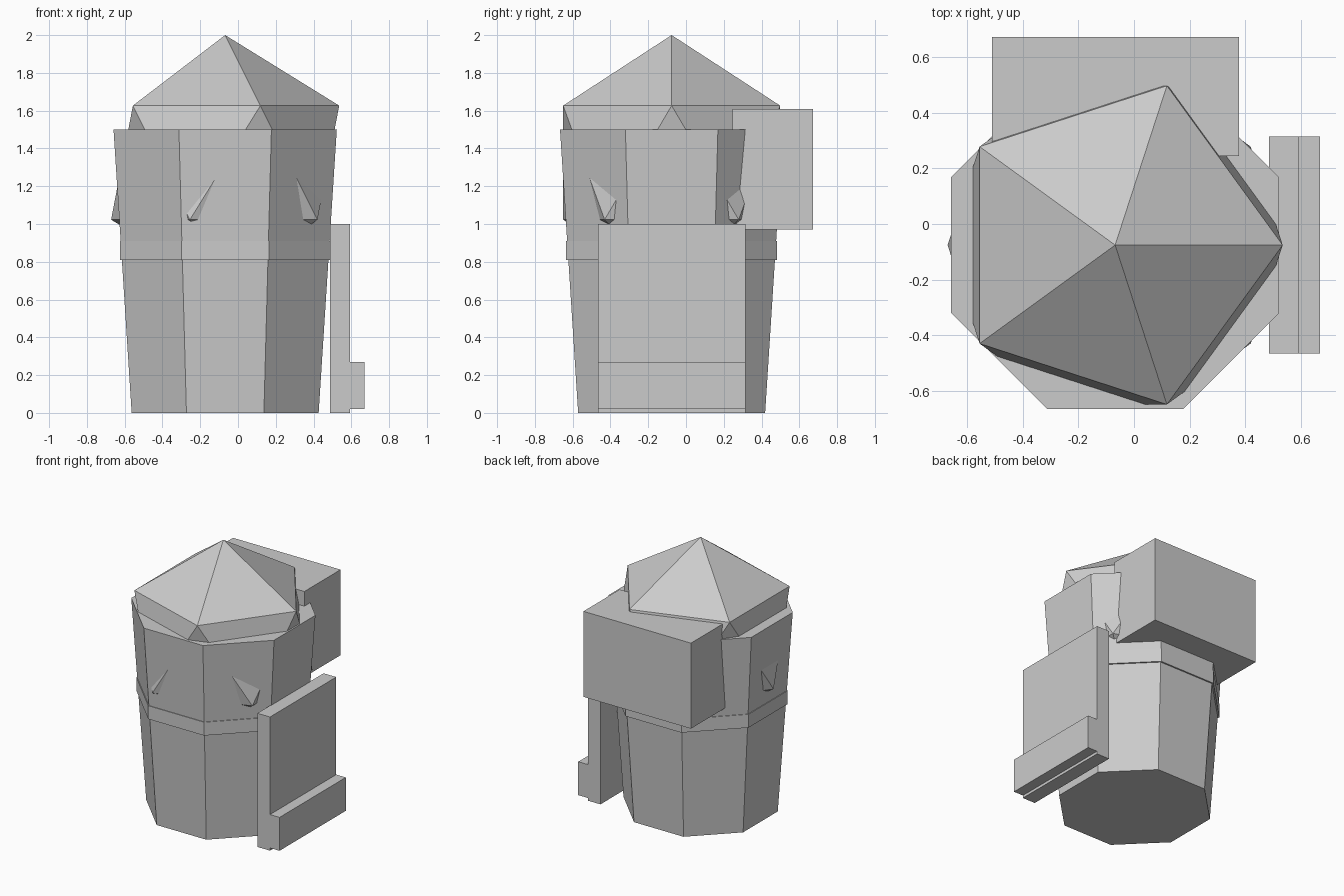
import bpy, math

if "Cube" in bpy.data.objects:
    bpy.data.objects.remove(bpy.data.objects["Cube"])

CX, CY = -0.068, -0.076          # axis of the round parts
C8 = math.cos(math.pi / 8)       # octagon flat-to-corner ratio

grey = bpy.data.materials.new("plain_grey")
grey.diffuse_color = (0.6, 0.6, 0.6, 1)
grey.use_nodes = True
grey.node_tree.nodes["Principled BSDF"].inputs["Base Color"].default_value = grey.diffuse_color


def finish(name):
    ob = bpy.context.object
    ob.name = name
    ob.data.materials.clear()
    ob.data.materials.append(grey)
    return ob


def octagon(name, half_bottom, half_top, z0, z1):
    """Eight-sided tapered drum with flats facing the axes."""
    bpy.ops.mesh.primitive_cone_add(
        vertices=8, radius1=half_bottom / C8, radius2=half_top / C8,
        depth=z1 - z0, location=(CX, CY, (z0 + z1) / 2),
        rotation=(0, 0, math.pi / 8))
    return finish(name)


def box(name, x0, x1, y0, y1, z0, z1):
    bpy.ops.mesh.primitive_cube_add(
        size=1, location=((x0 + x1) / 2, (y0 + y1) / 2, (z0 + z1) / 2))
    ob = finish(name)
    ob.scale = (x1 - x0, y1 - y0, z1 - z0)
    return ob


# Tapered body and the belt around it
octagon("body", 0.495, 0.591, 0.0, 1.5)
octagon("belt", 0.558, 0.558, 0.81, 0.91)

# Icosahedron head: its top is the roof, its lower corners poke through the body
bpy.ops.mesh.primitive_ico_sphere_add(
    subdivisions=1, radius=0.675, location=(CX, CY, 1.325))
finish("head")

# Pack on the back
box("back_pack", -0.512, 0.378, 0.245, 0.673, 0.97, 1.61)

# Upright panel at the right side with its foot ledge
box("side_panel", 0.487, 0.592, -0.467, 0.316, 0.0, 1.0)
box("panel_ledge", 0.588, 0.671, -0.467, 0.316, 0.02, 0.27)
